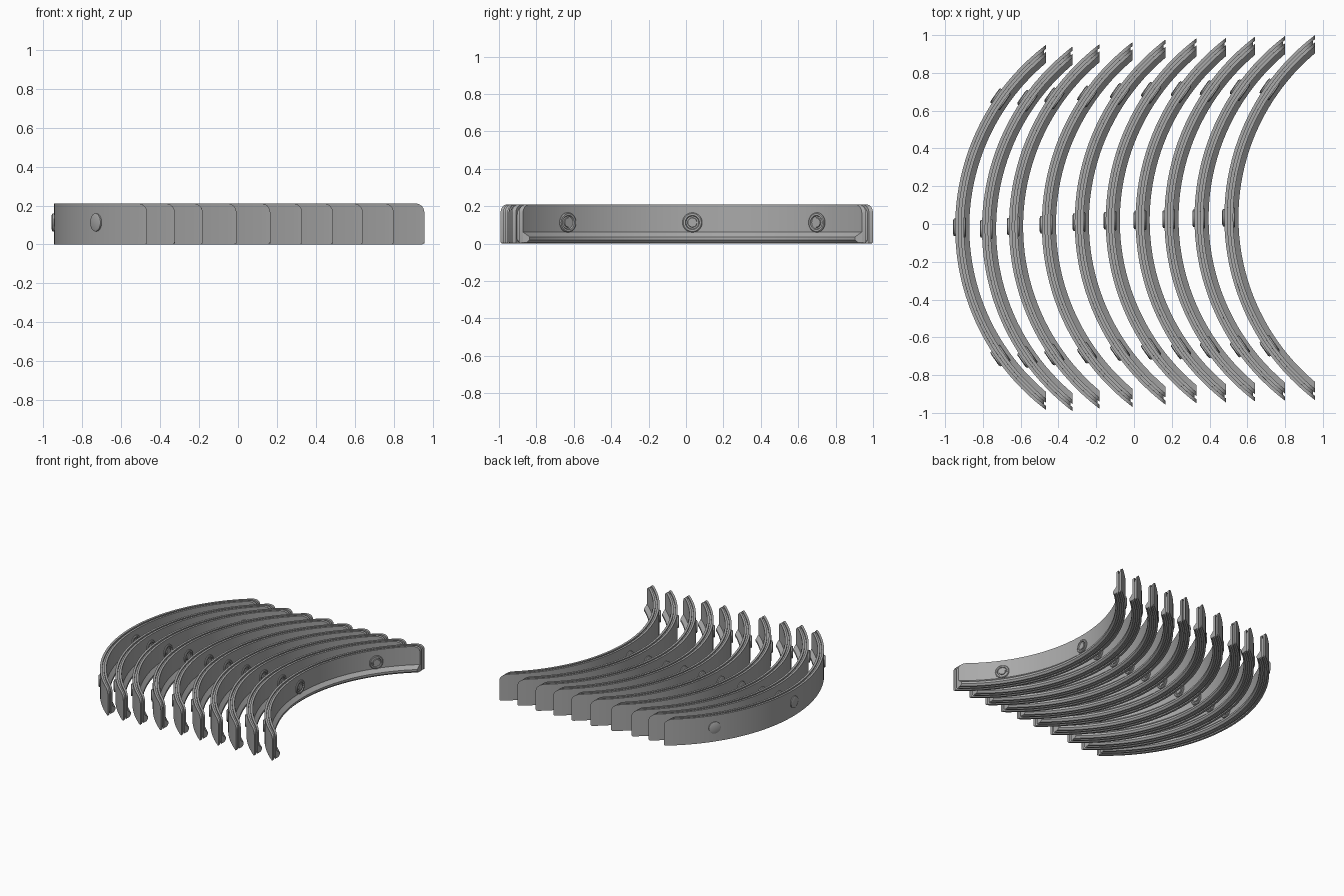
import bpy, bmesh, math
from mathutils import Matrix

if "Cube" in bpy.data.objects:
    bpy.data.objects.remove(bpy.data.objects["Cube"])

R = 1.211        # outer radius of every arc
SAG = 0.48       # depth of the arc from its back to its cut ends
H = 0.21         # wall height
WALL = 0.047     # wall thickness
GROOVE = 0.01    # depth of the groove running round the rim
PEG_Z = 0.113

grey = bpy.data.materials.new("grey")
grey.diffuse_color = (0.40, 0.40, 0.40, 1)
grey.use_nodes = True
grey.node_tree.nodes["Principled BSDF"].inputs["Base Color"].default_value = grey.diffuse_color

# positions along the arc, packed closely at the rounded end corners
near = [1 - 0.055 * (1 - math.sin(k / 6 * math.pi / 2)) for k in range(7)]
half = [k / 20 * 0.94 for k in range(1, 21)] + near
STEPS = [-u for u in reversed(half)] + [0.0] + half


def finish(name, bm, angle=30):
    bmesh.ops.recalc_face_normals(bm, faces=bm.faces)
    me = bpy.data.meshes.new(name)
    bm.to_mesh(me)
    bm.free()
    me.materials.append(grey)
    ob = bpy.data.objects.new(name, me)
    bpy.context.collection.objects.link(ob)
    bpy.ops.object.select_all(action='DESELECT')
    ob.select_set(True)
    bpy.context.view_layer.objects.active = ob
    bpy.ops.object.shade_smooth_by_angle(angle=math.radians(angle))
    return me


def on_arc(d, u, inset=0.0):
    """Point at depth d behind the outer face; the ends are cut flat in x."""
    r = R - d
    a = math.acos((R - SAG + inset) / r) * u
    return R - r * math.cos(a), r * math.sin(a)


def corner_drop(x, inset, c):
    """How far a rounded corner of radius c falls away near the cut end."""
    k = min(c, max(0.0, c - (SAG - inset - x)))
    return c - math.sqrt(max(0.0, c * c - k * k))


# curved wall with a groove round its top, bottom and ends
def make_wall():
    bm = bmesh.new()
    cols = [(0, 0), (0.017, 0), (0.017, GROOVE), (0.030, GROOVE), (0.030, 0), (WALL, 0)]
    rows = []
    for u in STEPS:
        top, low = [], []
        for d, g in cols:
            x, y = on_arc(d, u, g)
            top.append(bm.verts.new((x, y, H - g - corner_drop(x, g, 0.045))))
            low.append(bm.verts.new((x, y, g + corner_drop(x, g, 0.012))))
        rows.append((top, low))
    n = len(cols)
    for (t0, l0), (t1, l1) in zip(rows, rows[1:]):
        for i in range(n - 1):
            bm.faces.new((t0[i], t0[i + 1], t1[i + 1], t1[i]))
            bm.faces.new((l0[i], l1[i], l1[i + 1], l0[i + 1]))
        for i in (0, n - 1):
            bm.faces.new((t0[i], t1[i], l1[i], l0[i]))
    for t, l in (rows[0], rows[-1]):
        for i in range(n - 1):
            bm.faces.new((t[i], t[i + 1], l[i + 1], l[i]))
    return finish("curved_wall_1", bm)


# sloped ledge along the inner foot of the wall
def make_ledge():
    bm = bmesh.new()
    prof = [(0.040, 0.062), (WALL, 0.062), (0.075, 0.036), (0.075, 0.020),
            (0.062, 0.006), (0.040, 0.006)]
    rows = []
    for u in STEPS:
        rows.append([bm.verts.new((*on_arc(d, u), z)) for d, z in prof])
    n = len(prof)
    for a, b in zip(rows, rows[1:]):
        for i in range(n):
            j = (i + 1) % n
            bm.faces.new((a[i], a[j], b[j], b[i]))
    bm.faces.new(rows[0])
    bm.faces.new(rows[-1])
    return finish("inner_ledge_1", bm, 20)


# three round pegs through the wall, with a raised ring on the inside
def make_pegs():
    bm = bmesh.new()
    prof = [(0.036, -0.011), (0.046, -0.007), (0.046, 0.030), (0.053, 0.036),
            (0.053, 0.053), (0.048, 0.057), (0.038, 0.057), (0.034, 0.050),
            (0.026, 0.050), (0.024, 0.056)]
    seg = 28
    for ang in (-35, 0, 35):
        mat = (Matrix.Translation((R, 0, PEG_Z))
               @ Matrix.Rotation(math.radians(ang), 4, 'Z')
               @ Matrix.Translation((-R, 0, 0)))
        rings = []
        for r, d in prof:
            ring = []
            for k in range(seg):
                a = 2 * math.pi * k / seg
                v = bm.verts.new((d, r * math.cos(a), r * math.sin(a)))
                v.co = mat @ v.co
                ring.append(v)
            rings.append(ring)
        for p, q in zip(rings, rings[1:]):
            for k in range(seg):
                m = (k + 1) % seg
                bm.faces.new((p[k], p[m], q[m], q[k]))
        bm.faces.new(rings[0])
        bm.faces.new(rings[-1])
    return finish("pegs_1", bm)


meshes = {"curved_wall": make_wall(), "inner_ledge": make_ledge(), "pegs": make_pegs()}

# ten nested arcs: x of the cut ends and the y centre of each
places = [(-0.467, -0.018), (-0.325, -0.026), (-0.182, -0.013), (-0.008, -0.003),
          (0.166, 0.010), (0.330, 0.017), (0.488, 0.020), (0.641, 0.026),
          (0.800, 0.030), (0.958, 0.034)]
for i, (tip, yc) in enumerate(places, 1):
    for part, me in meshes.items():
        name = f"{part}_{i}"
        ob = bpy.data.objects.get(name)
        if ob is None:
            ob = bpy.data.objects.new(name, me)
            bpy.context.collection.objects.link(ob)
        ob.location = (tip - SAG, yc, 0)
